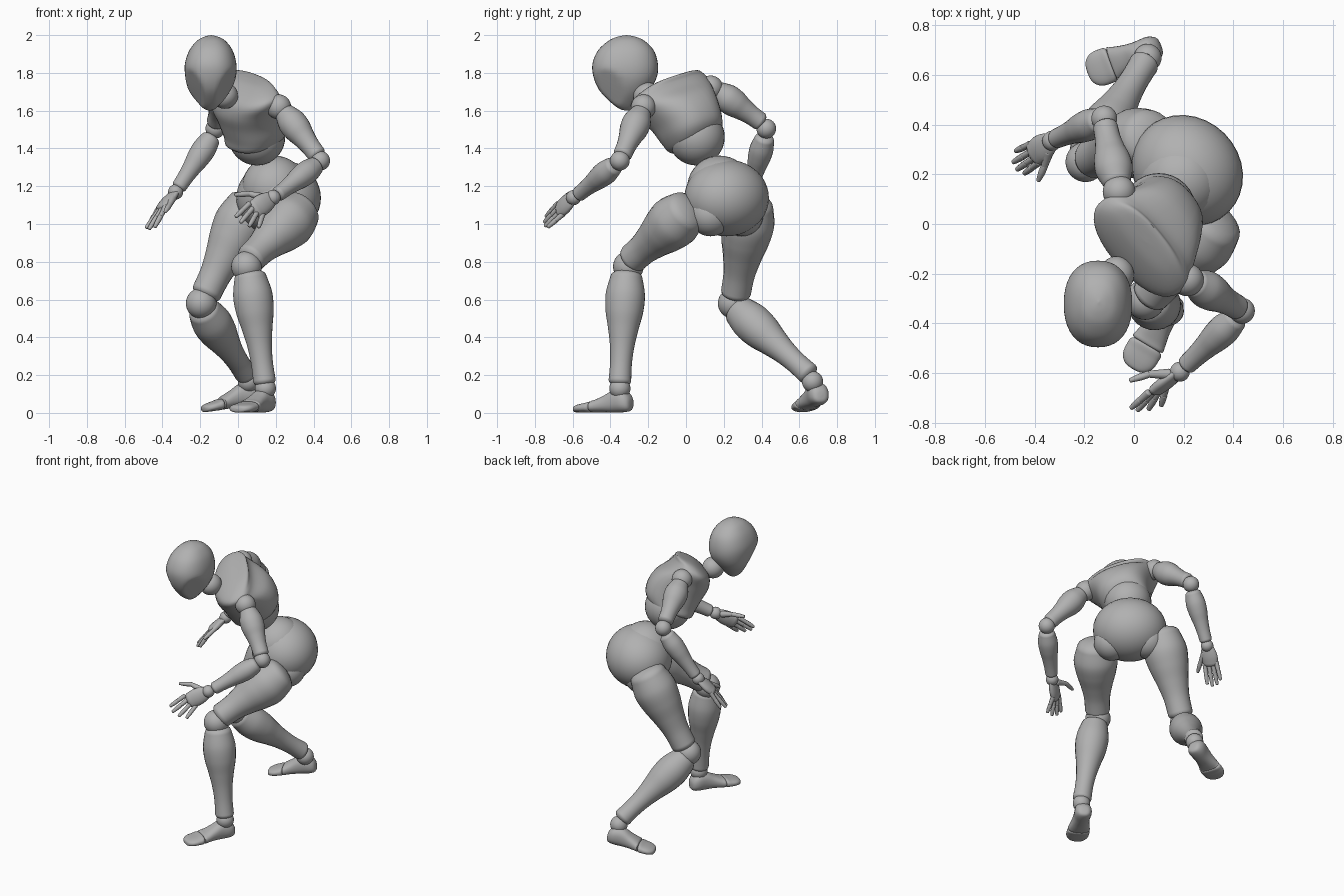
import bpy, bmesh, math
from mathutils import Vector as V

cube = bpy.data.objects.get("Cube")
if cube:
    bpy.data.objects.remove(cube)

GREY = bpy.data.materials.new("mannequin_grey")
GREY.use_nodes = True
COLOUR = (0.44, 0.44, 0.44, 1)
GREY.diffuse_color = COLOUR
GREY.node_tree.nodes["Principled BSDF"].inputs["Base Color"].default_value = COLOUR
WORLD = (V((1, 0, 0)), V((0, 1, 0)), V((0, 0, 1)))


def spline(keys, t):
    """Smooth interpolation of evenly spaced key tuples, t in 0..1."""
    f = t * (len(keys) - 1)
    i = min(int(f), len(keys) - 2)
    f -= i
    a, b = keys[max(i - 1, 0)], keys[i]
    c, d = keys[i + 1], keys[min(i + 2, len(keys) - 1)]
    return [q + 0.5 * f * (r - p + f * (2 * p - 5 * q + 4 * r - s + f * (3 * (q - r) + s - p)))
            for p, q, r, s in zip(a, b, c, d)]


def finish(name, bm):
    bmesh.ops.recalc_face_normals(bm, faces=bm.faces)
    mesh = bpy.data.meshes.new(name)
    bm.to_mesh(mesh)
    bm.free()
    mesh.materials.append(GREY)
    ob = bpy.data.objects.new(name, mesh)
    bpy.context.collection.objects.link(ob)
    bpy.ops.object.select_all(action="DESELECT")
    ob.select_set(True)
    bpy.context.view_layer.objects.active = ob
    bpy.ops.object.shade_smooth_by_angle(angle=math.radians(40))
    return ob


def loft(name, origin, axes, keys, steps=28, sides=28, power=1.0, shape=None):
    """Keys are (height, centre a, centre b, radius a, radius b) in the frame axes (a, b, height)."""
    a, b, c = axes
    bm = bmesh.new()
    rings = []
    for k in range(steps + 1):
        h, ca, cb, ra, rb = spline(keys, k / steps)
        ring = []
        for j in range(sides):
            w = 2 * math.pi * j / sides
            co, si = math.cos(w), math.sin(w)
            x = math.copysign(abs(co) ** power, co) * max(ra, .001) + ca
            y = math.copysign(abs(si) ** power, si) * max(rb, .001) + cb
            p = V(origin) + a * x + b * y + c * h
            ring.append(bm.verts.new(shape(p) if shape else p))
        rings.append(ring)
    for r, s in zip(rings, rings[1:]):
        for j in range(sides):
            n = (j + 1) % sides
            bm.faces.new((r[j], r[n], s[n], s[j]))
    bm.faces.new(rings[0])
    bm.faces.new(rings[-1])
    return finish(name, bm)


def frame(axis, hint):
    """Axes (a, b, c) with c along axis and b as close to hint as possible."""
    c = V(axis).normalized()
    a = V(hint).cross(c).normalized()
    return a, c.cross(a), c


def limb(name, start, end, radii, sides=24, flat=1.0, hint=(0, 0, 1)):
    """Tapered tube with rounded ends."""
    d = V(end) - V(start)
    n = len(radii) - 1
    prof = [(d.length * i / n, r) for i, r in enumerate(radii)]
    pts = []
    steps = 8 * n
    for i in range(steps + 1):
        h, r = spline(prof, i / steps)
        pts.append((h, 0, 0, r, r * flat))
    cap0, cap1 = radii[0] * .45, radii[-1] * .5
    dome = [math.radians(x) for x in (90, 70, 45, 20)]
    first = [(-cap0 * math.sin(w), 0, 0, radii[0] * math.cos(w), radii[0] * flat * math.cos(w)) for w in dome]
    last = [(d.length + cap1 * math.sin(w), 0, 0, radii[-1] * math.cos(w),
             radii[-1] * flat * math.cos(w)) for w in reversed(dome)]
    pts = first + pts + last
    return loft(name, start, frame(d, hint), pts, len(pts) - 1, sides)


def ball(name, centre, radii, axes=WORLD):
    bm = bmesh.new()
    bmesh.ops.create_uvsphere(bm, u_segments=32, v_segments=20, radius=1)
    for v in bm.verts:
        v.co = sum((a * r * c for a, r, c in zip(axes, radii, v.co)), V(centre))
    return finish(name, bm)


# Head: egg with a tapered chin and flattened cheeks
HEAD = V((-.145, -.32, 1.8))


def cheeks(p):
    for side in (1, -1):
        n = V((side * .78, -.42, -.46)).normalized()
        over = (p - HEAD).dot(n) - .126
        if over > 0:
            p = p - n * over * .92
    return p


loft("head", (0, 0, 0), WORLD, [
    (1.6, -.15, -.315, 0, 0), (1.61, -.15, -.318, .03, .035), (1.65, -.15, -.325, .07, .08),
    (1.71, -.15, -.325, .113, .135), (1.78, -.145, -.322, .134, .168), (1.85, -.145, -.322, .136, .173),
    (1.92, -.143, -.318, .114, .147), (1.97, -.142, -.315, .075, .095), (1.992, -.142, -.315, .035, .045),
    (2.0, -.142, -.315, 0, 0)], 40, 40, .88, cheeks)
ball("neck", (-.07, -.205, 1.68), (.07, .075, .07))

# Torso: waist ball and chest shell, twisted to the figure's right
LEFT = V((.61, -.75, -.24)).normalized()
UP = V((-.1, -.44, .89))
UP = (UP - LEFT * UP.dot(LEFT)).normalized()
FRONT = LEFT.cross(UP)
ball("waist", (.1, .055, 1.46), (.15, .15, .15))
loft("chest", (.075, -.045, 1.675), (LEFT, FRONT, UP), [
    (-.27, -.01, .025, .09, .09), (-.255, -.01, .025, .14, .14), (-.2, 0, .005, .16, .17),
    (-.12, 0, .008, .178, .182), (-.04, 0, .028, .208, .176), (.03, 0, .05, .246, .135),
    (.07, 0, .035, .232, .1), (.1, -.02, .0, .15, .06), (.106, -.02, 0, 0, 0)], 36, 36, .82)

# Pelvis, abdomen and hip balls
TURNED = (V((1, -1, 0)).normalized(), V((1, 1, 0)).normalized(), V((0, 0, 1)))
ball("pelvis", (.215, .215, 1.138), (.236, .212, .203), TURNED)
ball("abdomen", (.192, .178, 1.19), (.172, .172, .172))
ball("left_hip", (.295, .13, 1.05), (.115, .115, .115))
ball("right_hip", (.135, .295, 1.05), (.115, .115, .115))

# Legs
THIGH = (.118, .14, .128, .103, .084, .08)
SHIN = (.085, .104, .1, .081, .065, .058, .06)
LEGS = {
    "left": dict(hip=(.325, .0, 1.065), thigh_end=(.07, -.28, .82), knee=(.045, -.305, .775),
                 shin=(.065, -.315, .72), shin_end=(.14, -.35, .17), ankle=(.145, -.35, .13),
                 heel=(.17, -.29, .0), toe=(-.005, -.585, .0)),
    "right": dict(hip=(.06, .345, 1.1), thigh_end=(-.165, .265, .64), knee=(-.195, .25, .58),
                  shin=(-.18, .28, .54), shin_end=(.04, .645, .21), ankle=(.055, .67, .165),
                  heel=(.115, .72, .045), toe=(-.185, .61, .0)),
}
for side, j in LEGS.items():
    limb(side + "_thigh", j["hip"], j["thigh_end"], THIGH)
    ball(side + "_knee", j["knee"], (.081, .081, .081))
    limb(side + "_shin", j["shin"], j["shin_end"], SHIN)
    ball(side + "_ankle", j["ankle"], (.056, .056, .056))
    # Foot runs heel to toe, with the sole on the ground
    d = V(j["toe"]) - V(j["heel"])
    axes, n = frame(d, (0, 0, 1)), d.length
    loft(side + "_foot", j["heel"], axes, [
        (0, 0, .05, 0, 0), (.006, 0, .05, .035, .035), (.04, 0, .062, .054, .058),
        (.1, 0, .062, .052, .06), (.15, 0, .05, .056, .047), (.2, 0, .038, .066, .036),
        (n * .66, 0, .034, .068, .031), (n * .67, 0, .034, .03, .015), (n * .67, 0, .034, 0, 0)], power=.85)
    loft(side + "_toes", j["heel"], axes, [
        (n * .67, 0, .032, 0, 0), (n * .675, 0, .032, .064, .028), (n * .78, 0, .028, .073, .026),
        (n * .9, 0, .024, .066, .022), (n * .98, 0, .02, .04, .016), (n, 0, .02, 0, 0)], power=.8)

# Arms and hands
UPPER = (.057, .075, .074, .061, .052, .05)
FORE = (.052, .063, .06, .05, .043, .04)
ARMS = {
    "left": dict(shoulder=(.215, -.225, 1.62), upper=(.25, -.24, 1.585), upper_end=(.415, -.335, 1.37),
                 elbow=(.435, -.35, 1.335), fore=(.405, -.385, 1.305), fore_end=(.215, -.565, 1.16),
                 wrist=(.185, -.595, 1.14), knuckles=(.095, -.665, 1.08), across=(.1, .04, -.075),
                 tips=((-.01, -.74, 1.04), (.015, -.75, 1.01), (.06, -.745, .99), (.11, -.73, .985)),
                 thumb=((.14, -.605, 1.14), (.06, -.605, 1.16), (-.015, -.63, 1.155))),
    "right": dict(shoulder=(-.06, .13, 1.72), upper=(-.07, .17, 1.7), upper_end=(-.115, .39, 1.545),
                  elbow=(-.12, .425, 1.505), fore=(-.145, .415, 1.45), fore_end=(-.31, .345, 1.2),
                  wrist=(-.33, .335, 1.17), knuckles=(-.4, .285, 1.09), across=(.05, -.1, .01),
                  tips=((-.475, .295, .99), (-.485, .25, .98), (-.47, .22, .975), (-.44, .205, .985)),
                  thumb=((-.345, .29, 1.14), (-.36, .235, 1.105), (-.385, .175, 1.065))),
}
for side, j in ARMS.items():
    ball(side + "_shoulder", j["shoulder"], (.066, .066, .066))
    limb(side + "_upper_arm", j["upper"], j["upper_end"], UPPER)
    ball(side + "_elbow", j["elbow"], (.052, .052, .052))
    limb(side + "_forearm", j["fore"], j["fore_end"], FORE)
    ball(side + "_wrist", j["wrist"], (.04, .04, .04))
    # Flat palm, wide along the knuckle line
    across = V(j["across"])
    along = V(j["knuckles"]) - V(j["wrist"])
    limb(side + "_palm", j["wrist"], j["knuckles"], (.036, .05, .056, .052), 20, .48, across.cross(along))
    for i, tip in enumerate(j["tips"]):
        base = V(j["knuckles"]) + across * (i / 3 - .5) * .72
        mid = base.lerp(V(tip), .5)
        name = side + "_finger_" + str(i + 1)
        limb(name + "_base", base, mid, (.015, .014, .013), 12)
        limb(name + "_tip", mid, tip, (.014, .013, .01), 12)
    a, b, c = j["thumb"]
    limb(side + "_thumb_base", a, b, (.022, .018, .014), 12)
    limb(side + "_thumb_tip", b, c, (.014, .014, .009), 12)
